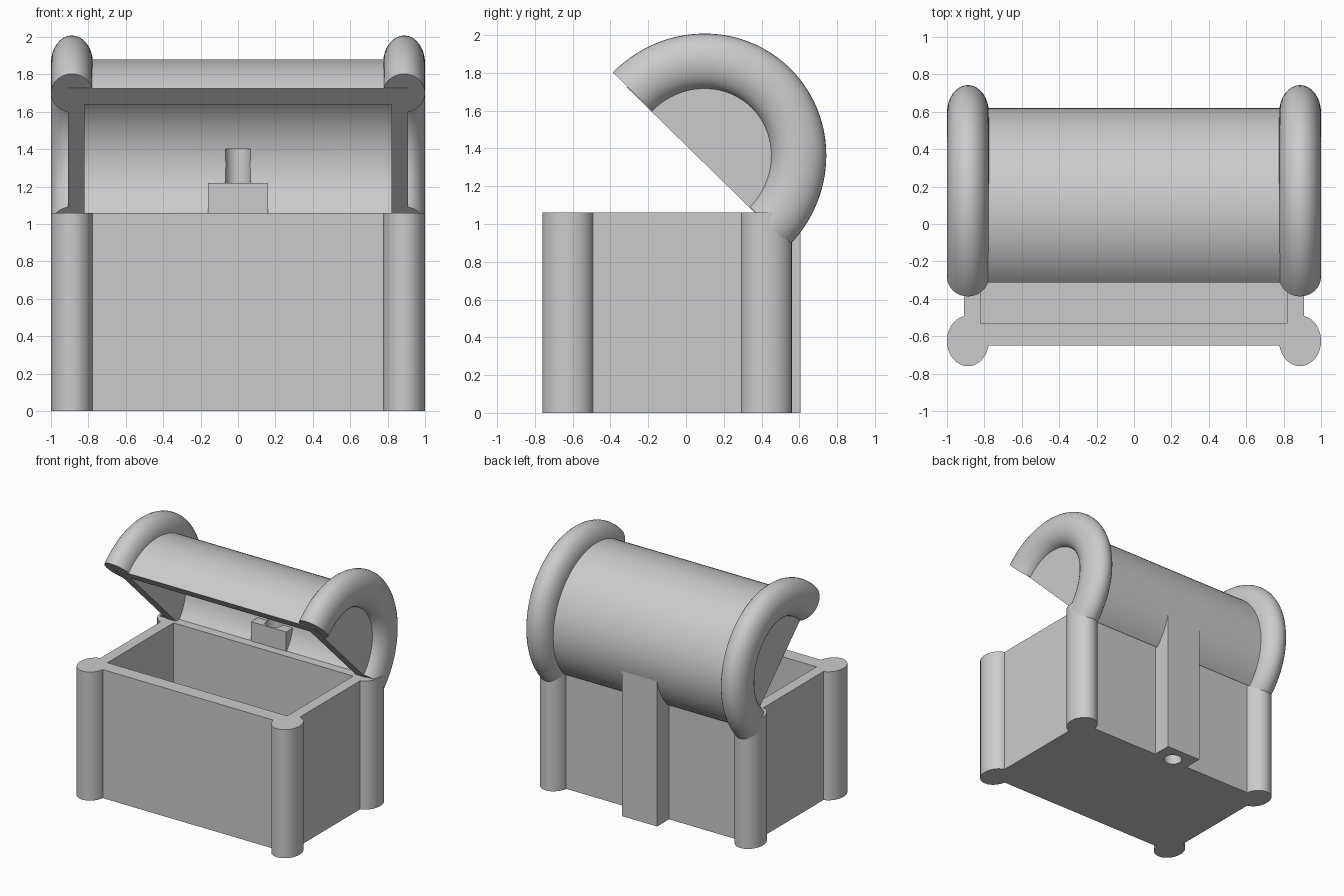
import bpy, bmesh, math
from math import sin, cos, pi
from mathutils import Matrix

old = bpy.data.objects.get("Cube")
if old:
    bpy.data.objects.remove(old, do_unlink=True)

grey = bpy.data.materials.new("plain_grey")
grey.use_nodes = True
COLOUR = (0.6, 0.6, 0.6, 1)
grey.diffuse_color = COLOUR
grey.node_tree.nodes["Principled BSDF"].inputs["Base Color"].default_value = COLOUR

TILT = Matrix.Rotation(math.radians(-44.4), 4, 'X')   # open lid
LID = Matrix.Translation((0, 0.079, 1.339)) @ TILT
ARCH = Matrix.Translation((0, 0.08, 1.345)) @ TILT


def loft(name, rings, matrix=Matrix()):
    """Solid through a list of closed rings, capped at both ends."""
    bm = bmesh.new()
    loops = [[bm.verts.new(p) for p in ring] for ring in rings]
    for a, b in zip(loops, loops[1:]):
        for i in range(len(a)):
            j = (i + 1) % len(a)
            bm.faces.new((a[i], a[j], b[j], b[i]))
    bm.faces.new(loops[0])
    bm.faces.new(loops[-1])
    bmesh.ops.recalc_face_normals(bm, faces=bm.faces)
    mesh = bpy.data.meshes.new(name)
    bm.to_mesh(mesh)
    bm.free()
    mesh.transform(matrix)
    mesh.materials.append(grey)
    obj = bpy.data.objects.new(name, mesh)
    bpy.context.collection.objects.link(obj)
    return obj


def box(name, x, y0, y1, z0, z1):
    return loft(name, [[(-x, y0, z), (x, y0, z), (x, y1, z), (-x, y1, z)]
                       for z in (z0, z1)])


def column(name, x, y, rx, ry, z0, z1, n=48):
    return loft(name, [[(x + rx * cos(2 * pi * i / n), y + ry * sin(2 * pi * i / n), z)
                        for i in range(n)] for z in (z0, z1)])


def half_barrel(name, x, u, v, skirt=0, n=48):
    profile = [(u * cos(pi * i / n), v * sin(pi * i / n)) for i in range(n + 1)]
    if skirt:
        profile += [(-u, -skirt), (u, -skirt)]
    return loft(name, [[(s, a, b) for a, b in profile] for s in (-x, x)], LID)


def arch(name, x, n=48, m=32):
    rings = []
    for i in range(n + 1):
        t = pi * i / n
        ring = []
        for j in range(m):
            s = 2 * pi * j / m
            r = 0.147 * cos(s)
            ring.append((x + 0.112 * sin(s), (0.507 + r) * cos(t), (0.525 + r) * sin(t)))
        rings.append(ring)
    return loft(name, rings, ARCH)


def cut(obj, cutter):
    mod = obj.modifiers.new("cut", 'BOOLEAN')
    mod.operation = 'DIFFERENCE'
    mod.solver = 'EXACT'
    mod.object = cutter
    bpy.context.view_layer.objects.active = obj
    bpy.ops.object.modifier_apply(modifier=mod.name)


# Chest body and corner columns
body = box("chest_body", 0.91, -0.65, 0.45, 0, 1.06)
columns = [column(f"{end}_{side}_column", sx * 0.888, y, 0.112, 0.135, 0, 1.06)
           for end, y in (("front", -0.625), ("back", 0.425))
           for side, sx in (("left", 1), ("right", -1))]

# Open lid with an arch at each end
lid = half_barrel("lid", 0.91, 0.55, 0.53)
arches = [arch("left_arch", 0.888), arch("right_arch", -0.888)]

# Back post that reaches into the lid
post = box("back_post", 0.16, 0.40, 0.605, 0, 1.22)

# Hollows
chest_hollow = box("chest_hollow", 0.82, -0.53, 0.33, 0.1, 1.2)
lid_hollow = half_barrel("lid_hollow", 0.82, 0.43, 0.405, 0.05)
bore = column("bore", 0, 0.472, 0.07, 0.07, -0.1, 1.4)
for part in [body] + columns:
    cut(part, chest_hollow)
for part in [lid] + arches:
    cut(part, lid_hollow)
for part in (body, lid, post):
    cut(part, bore)
for helper in (chest_hollow, lid_hollow, bore):
    bpy.data.objects.remove(helper, do_unlink=True)

# Smooth rounded surfaces, keep crisp edges
bpy.ops.object.select_all(action='DESELECT')
for part in [body, lid, post] + columns + arches:
    part.select_set(True)
bpy.context.view_layer.objects.active = body
bpy.ops.object.shade_smooth_by_angle(angle=math.radians(30))
